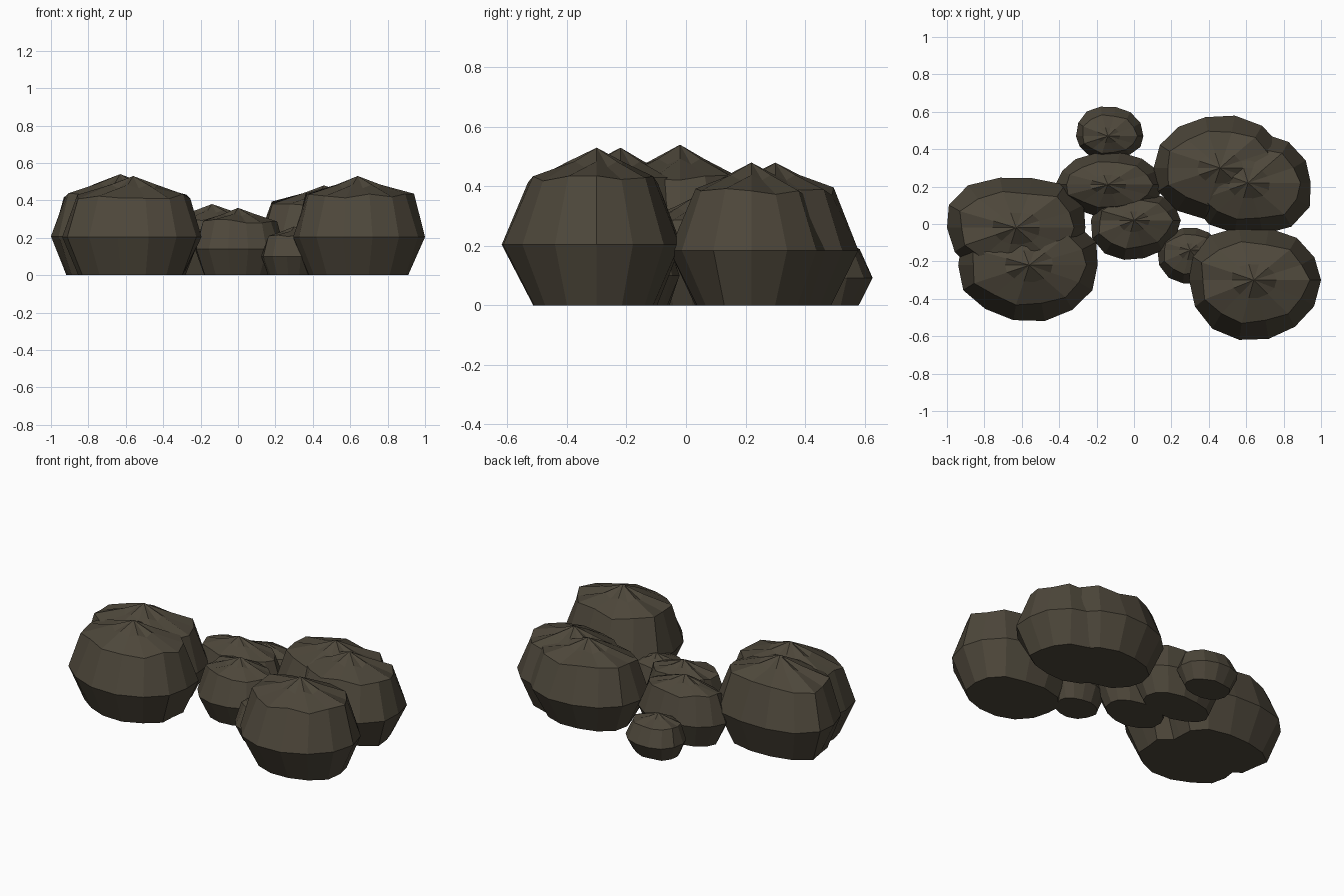
import bpy, bmesh, math, random

if "Cube" in bpy.data.objects:
    bpy.data.objects.remove(bpy.data.objects["Cube"])

random.seed(7)
SIDES = 14

stone = bpy.data.materials.new("dark_brown_stone")
stone.diffuse_color = (0.075, 0.063, 0.043, 1)
stone.use_nodes = True
stone.node_tree.nodes["Principled BSDF"].inputs["Base Color"].default_value = stone.diffuse_color

# Ring height, x scale, y scale: foot, belly, shoulder, base of the peak
PROFILE = ((0, 0.77, 0.69), (0.385, 1.0, 1.0), (0.8, 0.82, 0.71), (0.895, 0.34, 0.3))


def boulder(name, x, y, height, reach, corners=(1, 1, 1, 1)):
    """Faceted boulder around a peak. reach: east, north, west, south.
    corners: fullness of the NE, NW, SW and SE quarters."""
    east, north, west, south = reach
    bm = bmesh.new()
    angles = [math.tau * i / SIDES for i in range(SIDES)]
    wobble = [random.uniform(0.98, 1.03) for _ in angles]
    rings = []
    for level, (zf, sx, sy) in enumerate(PROFILE):
        ring = []
        for i, a in enumerate(angles):
            c, s = math.cos(a), math.sin(a)
            full = corners[int(a / (math.pi / 2)) % 4]
            r = 1 + (full - 1) * abs(math.sin(2 * a))
            r *= 1 + (wobble[i] - 1) * abs(math.sin(2 * a))
            z = zf * height
            if level == 0:            # ragged foot
                r *= random.uniform(0.95, 1.04)
            elif level == 2:          # folded shoulder
                r *= 0.96 if i % 2 else 1.02
                z *= random.uniform(0.96, 1.04)
            elif level == 3:          # creases running up to the peak
                z *= 0.98 if i % 2 else 1.02
            ring.append(bm.verts.new((c * r * sx * (east if c > 0 else west),
                                      s * r * sy * (north if s > 0 else south), z)))
        rings.append(ring)
    peak = bm.verts.new((0, 0, height))
    for i in range(SIDES):
        j = (i + 1) % SIDES
        for low, high in zip(rings, rings[1:]):
            bm.faces.new((low[i], low[j], high[j], high[i]))
        bm.faces.new((rings[-1][i], rings[-1][j], peak))
    bm.faces.new(rings[0][::-1])
    mesh = bpy.data.meshes.new(name)
    bm.to_mesh(mesh)
    bm.free()
    mesh.materials.append(stone)
    ob = bpy.data.objects.new(name, mesh)
    ob.location = (x, y, 0)
    bpy.context.collection.objects.link(ob)


# Left pair
boulder("left_back_boulder", -0.63, -0.02, 0.54, (0.37, 0.26, 0.37, 0.30), (1.12, 1.12, 1, 1.05))
boulder("left_front_boulder", -0.56, -0.22, 0.53, (0.365, 0.26, 0.38, 0.30), (1.1, 1.05, 1.01, 1.03))
# Right group
boulder("right_back_boulder", 0.46, 0.30, 0.48, (0.35, 0.28, 0.355, 0.28), (1.03, 1, 1.02, 1))
boulder("right_middle_boulder", 0.61, 0.22, 0.48, (0.335, 0.27, 0.32, 0.27), (1.04, 1, 1.03, 1.12))
boulder("right_front_boulder", 0.64, -0.30, 0.53, (0.36, 0.28, 0.345, 0.325), (1.01, 1.07, 1.02, 1))
boulder("right_small_stone", 0.30, -0.14, 0.26, (0.16, 0.12, 0.175, 0.18), (1, 1, 1.03, 1))
# Centre chain
boulder("centre_front_stone", 0.0, 0.02, 0.36, (0.25, 0.16, 0.23, 0.21), (1, 1, 1.08, 0.97))
boulder("centre_back_stone", -0.14, 0.21, 0.38, (0.29, 0.175, 0.28, 0.17), (1.03, 0.97, 1, 1.02))
boulder("back_small_stone", -0.14, 0.47, 0.24, (0.19, 0.16, 0.17, 0.13), (1, 1.03, 1, 1))
